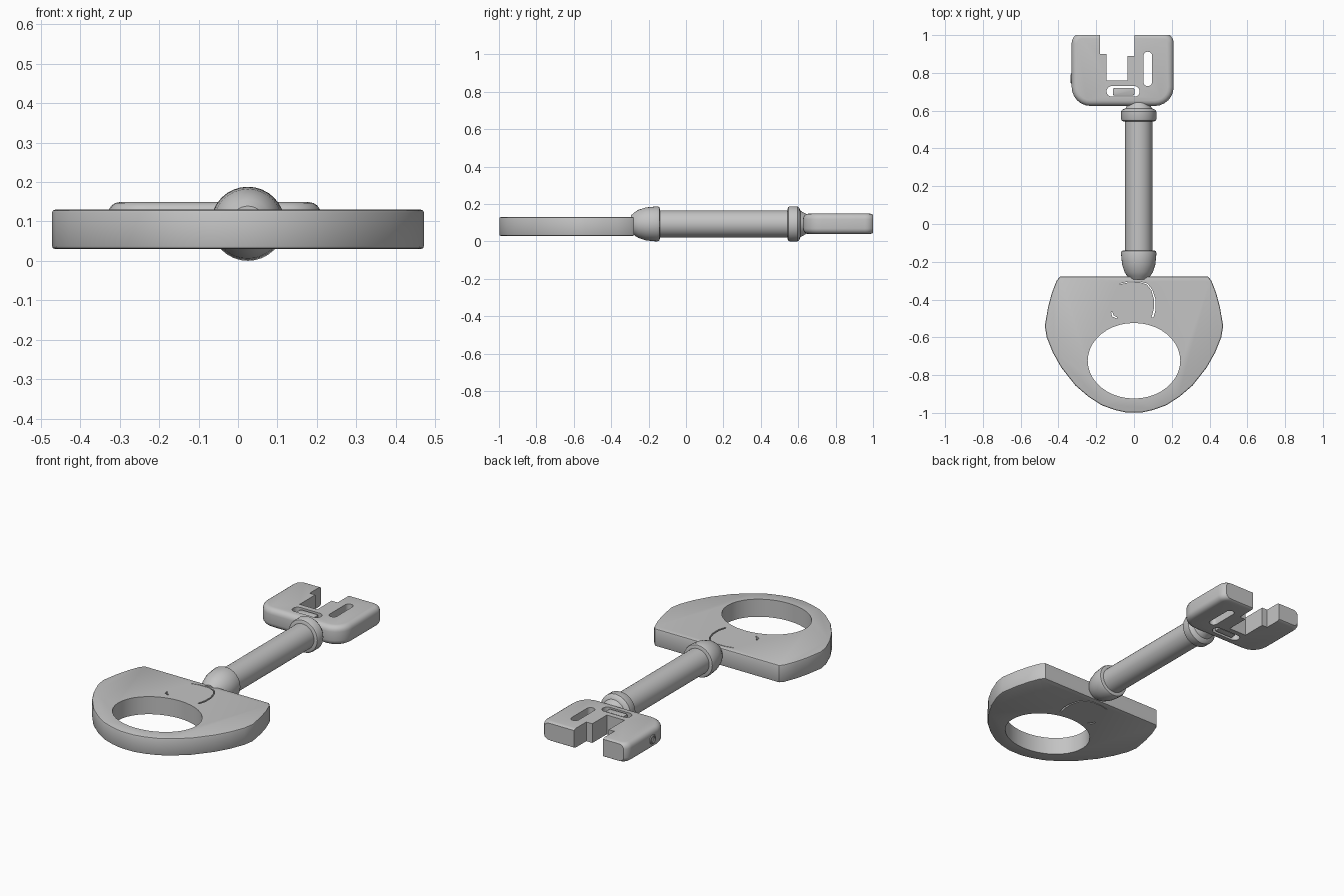
import bpy, bmesh, math
from mathutils import Vector

if "Cube" in bpy.data.objects:
    bpy.data.objects.remove(bpy.data.objects["Cube"])

steel = bpy.data.materials.new("steel grey")
steel.diffuse_color = (0.55, 0.55, 0.55, 1)
steel.use_nodes = True
steel.node_tree.nodes["Principled BSDF"].inputs["Base Color"].default_value = steel.diffuse_color
AX, AZ = 0.025, 0.094          # axis of the shaft


def finish(bm, name, angle=35):
    bmesh.ops.recalc_face_normals(bm, faces=bm.faces)
    me = bpy.data.meshes.new(name)
    bm.to_mesh(me)
    bm.free()
    ob = bpy.data.objects.new(name, me)
    bpy.context.collection.objects.link(ob)
    me.materials.append(steel)
    smooth(ob, angle)
    return ob


def smooth(ob, angle=35):
    bpy.ops.object.select_all(action='DESELECT')
    ob.select_set(True)
    bpy.context.view_layer.objects.active = ob
    bpy.ops.object.shade_smooth_by_angle(angle=math.radians(angle))


def prism(name, pts, z0, z1, bevel=0, segs=3):
    """Extruded outline with optionally rounded rims."""
    bm = bmesh.new()
    face = bm.faces.new([bm.verts.new((x, y, z0)) for x, y in pts])
    ext = bmesh.ops.extrude_face_region(bm, geom=[face])
    top = [g for g in ext["geom"] if isinstance(g, bmesh.types.BMVert)]
    bmesh.ops.translate(bm, verts=top, vec=(0, 0, z1 - z0))
    bmesh.ops.recalc_face_normals(bm, faces=bm.faces)
    if bevel:
        rim = [e for e in bm.edges if abs(e.verts[0].co.z - e.verts[1].co.z) < 1e-6]
        bmesh.ops.bevel(bm, geom=rim, offset=bevel, segments=segs,
                        profile=0.5, affect='EDGES')
    return finish(bm, name)


def rounded(x0, x1, y0, y1, r_low, r_high, n=6):
    """Rectangle outline with separate lower and upper corner radii."""
    pts = []
    for x, y, r, a in ((x1 - r_low, y0 + r_low, r_low, -90),
                       (x1 - r_high, y1 - r_high, r_high, 0),
                       (x0 + r_high, y1 - r_high, r_high, 90),
                       (x0 + r_low, y0 + r_low, r_low, 180)):
        for i in range(n + 1):
            t = math.radians(a + 90 * i / n)
            pts.append((x + r * math.cos(t), y + r * math.sin(t)))
    return pts


def ribbon(path):
    """Outline of a thin line given as (x, y, half width)."""
    left, right = [], []
    for i, (x, y, w) in enumerate(path):
        a, b = path[max(i - 1, 0)], path[min(i + 1, len(path) - 1)]
        d = Vector((b[0] - a[0], b[1] - a[1])).normalized()
        left.append((x - d.y * w, y + d.x * w))
        right.append((x + d.y * w, y - d.x * w))
    return left + right[::-1]


def cut(ob, cutters):
    for c in cutters:
        c.hide_render = True
        m = ob.modifiers.new("cut", 'BOOLEAN')
        m.operation, m.solver, m.object = 'DIFFERENCE', 'EXACT', c
        bpy.context.view_layer.objects.active = ob
        bpy.ops.object.modifier_apply(modifier=m.name)
        bpy.data.objects.remove(c)
    smooth(ob)


def lathe(name, profile, n=32):
    """Turned part around the shaft axis from (y, radius) points."""
    bm = bmesh.new()
    rings = [[bm.verts.new((AX + r * math.cos(2 * math.pi * i / n), y,
                            AZ + r * math.sin(2 * math.pi * i / n)))
              for i in range(n)] for y, r in profile]
    for a, b in zip(rings, rings[1:]):
        for i in range(n):
            j = (i + 1) % n
            bm.faces.new((a[i], a[j], b[j], b[i]))
    bm.faces.new(rings[0])
    bm.faces.new(rings[-1])
    return finish(bm, name)


# Handle plate with finger hole and thin engraved slits
half = [(0.39, -0.277), (0.41, -0.30), (0.435, -0.365), (0.455, -0.44), (0.472, -0.54),
        (0.462, -0.60), (0.43, -0.68), (0.385, -0.76), (0.31, -0.855), (0.24, -0.915),
        (0.17, -0.96), (0.10, -0.985), (0.04, -0.998)]
outline = half + [(-x, y) for x, y in reversed(half)]
handle = prism("handle", outline, 0.03, 0.13, 0.008, 2)
hole = [(0.245 * math.cos(t), -0.724 + 0.2 * math.sin(t))
        for t in (2 * math.pi * i / 40 for i in range(40))]
slit = [(-0.075, -0.318, 0.002), (-0.03, -0.307, 0.002), (0.03, -0.306, 0.002),
        (0.07, -0.318, 0.003), (0.095, -0.35, 0.003), (0.11, -0.40, 0.004),
        (0.11, -0.45, 0.005), (0.098, -0.495, 0.005)]
small_slit = [(-0.118, -0.465, 0.003), (-0.112, -0.487, 0.005), (-0.09, -0.497, 0.003)]
cut(handle, [prism("cutter", hole, -0.1, 0.3),
             prism("cutter", ribbon(slit), -0.1, 0.3),
             prism("cutter", ribbon(small_slit), -0.1, 0.3)])

# Shaft and its two collars
lathe("shaft", [(-0.2, 0.072), (0.58, 0.072)])
lathe("lower_collar", [(-0.295, 0.045), (-0.275, 0.062), (-0.255, 0.075), (-0.215, 0.088),
                       (-0.155, 0.094), (-0.143, 0.09), (-0.14, 0.08)])
lathe("upper_collar", [(0.543, 0.08), (0.547, 0.09), (0.555, 0.094), (0.595, 0.094),
                       (0.606, 0.086), (0.612, 0.07), (0.65, 0.05)])

# Bit: rounded plate cut flat at the end, with stepped notch and slots
bit = prism("bit", rounded(-0.33, 0.21, 0.625, 1.012, 0.1, 0.055), 0.04, 0.149, 0.03, 4)
notch = [(-0.145, 0.76), (-0.035, 0.76), (-0.035, 0.89), (0.003, 0.89),
         (0.003, 1.2), (-0.18, 1.2), (-0.18, 0.9), (-0.145, 0.9)]
cut(bit, [prism("cutter", rounded(-0.6, 0.6, 1.0, 1.3, 0.01, 0.01), -0.1, 0.3),
          prism("cutter", notch, -0.1, 0.3),
          prism("cutter", rounded(0.05, 0.096, 0.73, 0.912, 0.022, 0.022), -0.1, 0.3),
          prism("cutter", rounded(-0.145, 0.03, 0.674, 0.73, 0.027, 0.027), -0.1, 0.3)])
prism("slot_bar", rounded(-0.112, 0.003, 0.68, 0.72, 0.01, 0.01), 0.045, 0.145, 0.004, 2)

# Small raised ring on the side of the bit
bpy.ops.mesh.primitive_torus_add(location=(-0.329, 0.77, 0.094), rotation=(0, math.pi / 2, 0),
                                 major_radius=0.02, minor_radius=0.007,
                                 major_segments=20, minor_segments=8)
ring = bpy.context.object
ring.name = "side_ring"
ring.data.materials.append(steel)
smooth(ring)
